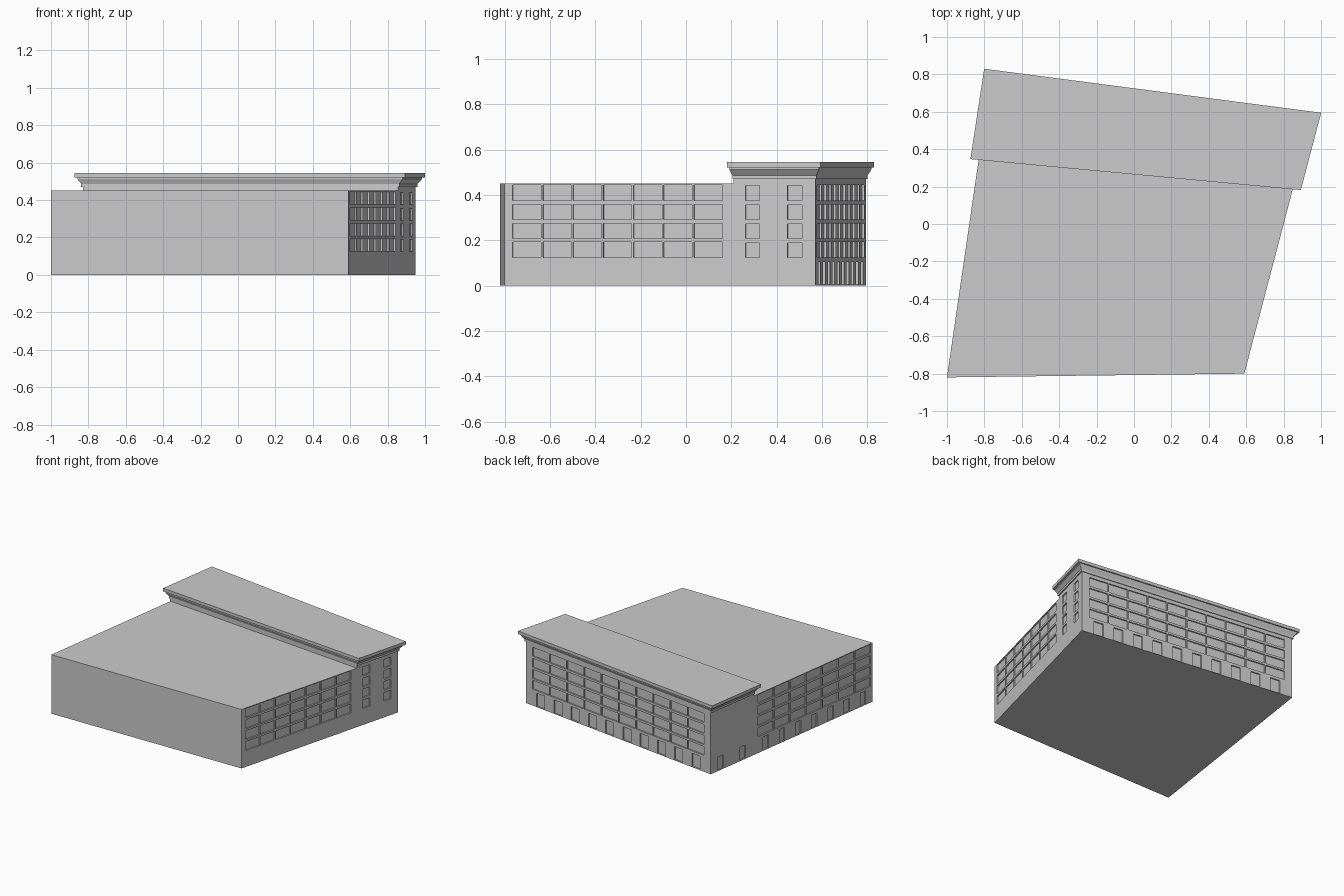
import bpy, bmesh
from mathutils import Vector

if "Cube" in bpy.data.objects:
    bpy.data.objects.remove(bpy.data.objects["Cube"])

FL, FR = Vector((-1.0, -0.82)), Vector((0.59, -0.80))
BR, BL = Vector((0.95, 0.571)), Vector((-0.765, 0.795))
ROOF, DEPTH = 0.45, 0.01
ROWS = [(0.125, 0.192), (0.207, 0.275), (0.291, 0.359), (0.376, 0.444)]
DOOR = (0.004, 0.105)


def make_object(name, bm):
    bmesh.ops.recalc_face_normals(bm, faces=bm.faces[:])
    mesh = bpy.data.meshes.new(name)
    bm.to_mesh(mesh)
    bm.free()
    obj = bpy.data.objects.new(name, mesh)
    bpy.context.collection.objects.link(obj)
    return obj


def loft(bm, rings, bottom=True):
    """Stack (outline, z) rings into a capped shell."""
    loops = [[bm.verts.new((p.x, p.y, z)) for p in pts] for pts, z in rings]
    for lo, hi in zip(loops, loops[1:]):
        n = len(lo)
        for i in range(n):
            j = (i + 1) % n
            bm.faces.new((lo[i], lo[j], hi[j], hi[i]))
    bm.faces.new(loops[-1])
    if bottom:
        bm.faces.new(loops[0][::-1])


# Main building block
bm = bmesh.new()
outline = [FL, FR, BR, BL]
loft(bm, [(outline, 0), (outline, ROOF)])
body = make_object("building_body", bm)

# Window and door recesses
cut = bmesh.new()


def recess(a, b, s0, s1, z0, z1):
    """Box cut into wall a-b (counter-clockwise), between wall fractions s0 and s1."""
    d = (b - a).normalized()
    out = Vector((d.y, -d.x))
    p, q = a.lerp(b, s0), a.lerp(b, s1)
    quad = [p + out * 0.02, q + out * 0.02, q - out * DEPTH, p - out * DEPTH]
    loft(cut, [(quad, z0), (quad, z1)])


def window_grid(a, b, s0, s1, cols, doors=0):
    step = (s1 - s0) / cols
    gap = 0.004 / (b - a).length
    for c in range(cols):
        left = s0 + c * step
        for z0, z1 in ROWS:
            recess(a, b, left + gap, left + step - gap, z0, z1)
        if doors:
            mid, half = left + step / 2, doors / 2 / (b - a).length
            recess(a, b, mid - half, mid + half, *DOOR)


def frac(a, b, y):
    return (y - a.y) / (b.y - a.y)


# Right wall: window grid and two single-window columns
window_grid(FR, BR, frac(FR, BR, -0.769), frac(FR, BR, 0.164), 7)
for y0, y1 in ((0.262, 0.325), (0.447, 0.511)):
    for z0, z1 in ROWS:
        recess(FR, BR, frac(FR, BR, y0), frac(FR, BR, y1), z0, z1 - 0.003)
# Back wall
window_grid(BR, BL, 0.033, 0.966, 10, doors=0.075)
# Left wall: window grid with doors, plus two doors under the tall part
window_grid(BL, FL, frac(BL, FL, 0.326), frac(BL, FL, -0.805), 7, doors=0.055)
for y in (0.695, 0.476):
    recess(BL, FL, frac(BL, FL, y + 0.028), frac(BL, FL, y - 0.028), *DOOR)

cutter = make_object("recess_cutter", cut)
cutter.hide_render = True
mod = body.modifiers.new("recesses", "BOOLEAN")
mod.operation, mod.solver, mod.object = "DIFFERENCE", "EXACT", cutter
bpy.context.view_layer.objects.active = body
bpy.ops.object.modifier_apply(modifier=mod.name)
bpy.data.objects.remove(cutter)

# Raised rear storey with flared cornice
tower = [Vector((-0.83, 0.368)), Vector((0.855, 0.21)), BR, BL]
overhang = [0.025, 0.043, 0.03, 0.041]          # front, right, back, left


def offset_outline(t):
    """Push each edge out by its overhang times t and re-intersect the corners."""
    n, lines, result = 4, [], []
    for i in range(n):
        d = (tower[(i + 1) % n] - tower[i]).normalized()
        lines.append((tower[i] + Vector((d.y, -d.x)) * overhang[i] * t, d))
    for i in range(n):
        (p, d), (q, e) = lines[i - 1], lines[i]
        s = (q - p).cross(e) / d.cross(e)
        result.append(p + d * s)
    return result


profile = [(0, ROOF), (0, 0.47), (0.2, 0.47), (0.2, 0.487), (0.65, 0.512),
           (0.65, 0.521), (1, 0.521), (1, 0.545)]
bm = bmesh.new()
loft(bm, [(offset_outline(t), z) for t, z in profile], bottom=False)
make_object("rear_cornice", bm)
